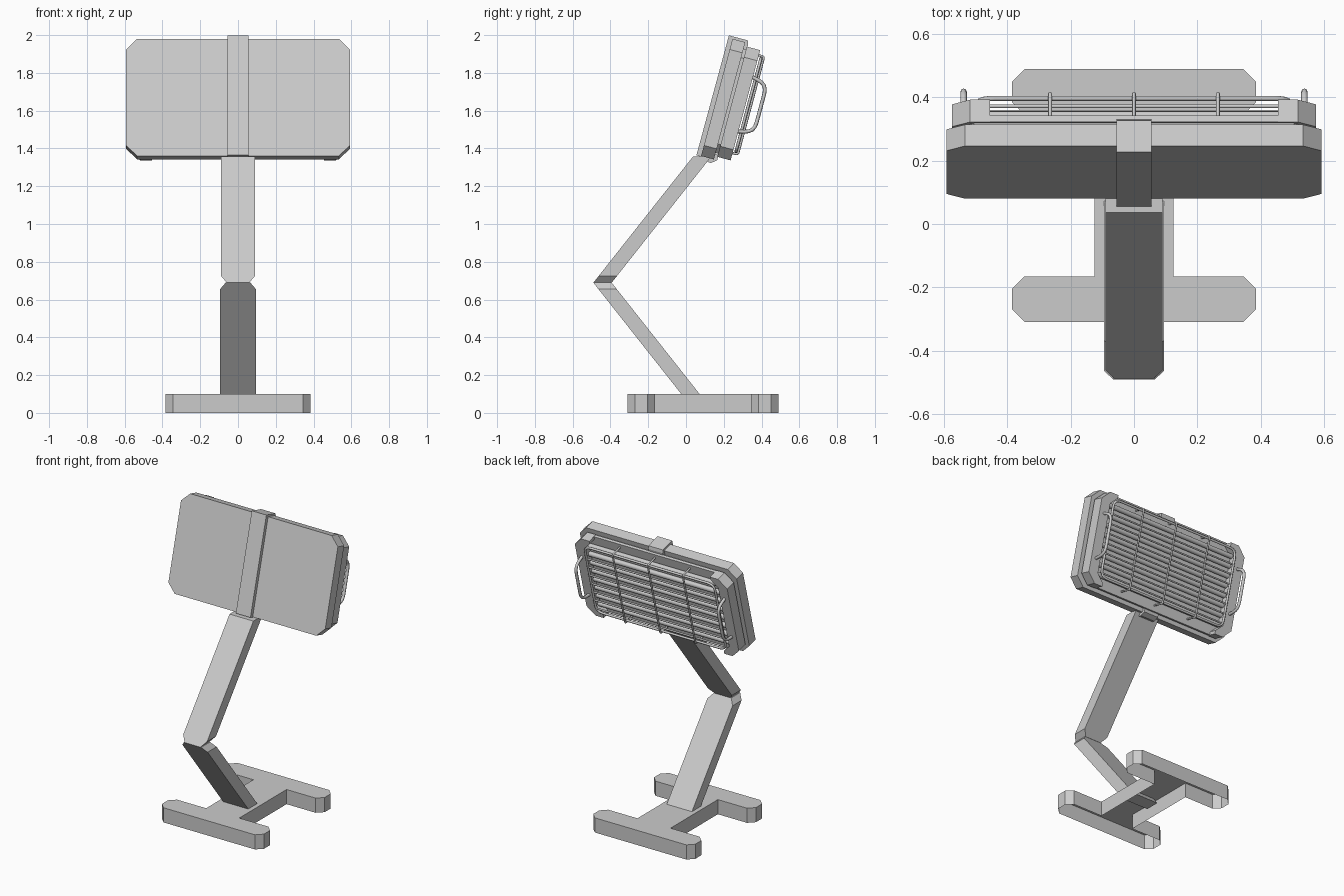
import bpy, bmesh, math
from mathutils import Matrix, Vector

cube = bpy.data.objects.get("Cube")
if cube:
    bpy.data.objects.remove(cube, do_unlink=True)

GREY = (0.6, 0.6, 0.6, 1)
grey = bpy.data.materials.new("light_grey")
grey.use_nodes = True
grey.diffuse_color = GREY
grey.node_tree.nodes["Principled BSDF"].inputs["Base Color"].default_value = GREY

# The lamp head is built upright, then leaned back
HEAD = Matrix.Translation((0, 0.08, 1.36)) @ Matrix.Rotation(math.radians(-15), 4, 'X')


def finish(name, data, matrix):
    data.materials.append(grey)
    ob = bpy.data.objects.new(name, data)
    ob.matrix_world = matrix
    bpy.context.collection.objects.link(ob)
    return ob


def prism(name, outline, lo, hi, place, matrix=Matrix(), open_start=False):
    """Extrude a 2D outline from lo to hi; place maps (a, b, depth) to a point."""
    bm = bmesh.new()
    rings = [[bm.verts.new(place(a, b, d)) for a, b in outline] for d in (lo, hi)]
    count = len(outline)
    for i in range(count):
        j = (i + 1) % count
        bm.faces.new((rings[0][i], rings[0][j], rings[1][j], rings[1][i]))
    start = bm.faces.new(rings[0])
    bm.faces.new(rings[1])
    bmesh.ops.recalc_face_normals(bm, faces=bm.faces)
    if open_start:
        bmesh.ops.delete(bm, geom=[start], context='FACES_ONLY')
    mesh = bpy.data.meshes.new(name)
    bm.to_mesh(mesh)
    bm.free()
    return finish(name, mesh, matrix)


def tube(name, paths, radius, cyclic=False):
    curve = bpy.data.curves.new(name, 'CURVE')
    curve.dimensions = '3D'
    curve.bevel_depth = radius
    curve.bevel_resolution = 2
    curve.use_fill_caps = True
    for path in paths:
        spline = curve.splines.new('POLY')
        spline.points.add(len(path) - 1)
        for point, co in zip(spline.points, path):
            point.co = (*co, 1)
        spline.use_cyclic_u = cyclic
    return finish(name, curve, HEAD)


def along_z(a, b, d):
    return (a, b, d)


def along_y(a, b, d):
    return (a, d, b)


def along_x(a, b, d):
    return (d, a, b)


def cut_rect(w, z0, z1, c):
    """Rectangle with all four corners cut."""
    return [(-w + c, z0), (w - c, z0), (w, z0 + c), (w, z1 - c),
            (w - c, z1), (-w + c, z1), (-w, z1 - c), (-w, z0 + c)]


def rounded(corners, r, steps=4, cyclic=True):
    """Round the corners of a path."""
    pts = [Vector(c) for c in corners]
    out = []
    for i, p in enumerate(pts):
        if not cyclic and i in (0, len(pts) - 1):
            out.append(p)
            continue
        a = p + (pts[i - 1] - p).normalized() * r
        b = p + (pts[(i + 1) % len(pts)] - p).normalized() * r
        for k in range(steps + 1):
            t = k / steps
            out.append(a * (1 - t) ** 2 + p * 2 * t * (1 - t) + b * t ** 2)
    return out


# H-shaped foot, hollow underneath
quarter = [(0.125, 0.255), (0.345, 0.255), (0.385, 0.295), (0.385, 0.36), (0.345, 0.4)]
quarter = [(x, y) for x, y in quarter]
right_half = [(x, -y) for x, y in reversed(quarter)] + quarter
left_half = [(-x, -y) for x, y in reversed(right_half)]
left_half = [(-x, y) for x, y in reversed(right_half)]
prism("base", [(x, y + 0.09) for x, y in right_half + left_half], 0, 0.1, along_z, open_start=True)


# Slanted arms meeting at the elbow
def arm(name, w, far_z, elbow_z, slope, offset):
    c = 0.035 if far_z > elbow_z else -0.035
    outline = [(-w, far_z), (w, far_z), (w, elbow_z + c), (w - 0.03, elbow_z),
               (-w + 0.03, elbow_z), (-w, elbow_z + c)]
    prism(name, outline, 0, 0.097, lambda x, z, d: (x, d + offset + slope * z, z))


arm("lower_arm", 0.095, 0.05, 0.69, -0.79, 0.054)
arm("upper_arm", 0.09, 1.357, 0.69, 0.79, -1.035)

# Head layers: front plate, narrow seam, recessed back
prism("front_plate", cut_rect(0.592, 0.0, 0.642, 0.058), 0, 0.07, along_y, HEAD)
prism("seam", cut_rect(0.555, 0.035, 0.607, 0.05), 0.07, 0.088, along_y, HEAD)
prism("back_panel", cut_rect(0.53, 0.02, 0.62, 0.03), 0.085, 0.105, along_y, HEAD)

# C-shaped end caps
for side, label in ((1, "left"), (-1, "right")):
    cap = [(0.455, 0.018), (0.517, 0.018), (0.575, 0.076), (0.575, 0.564), (0.517, 0.622),
           (0.455, 0.622), (0.455, 0.6), (0.505, 0.55), (0.505, 0.09), (0.455, 0.04)]
    prism(label + "_end_cap", [(side * x, z) for x, z in cap], 0.084, 0.157, along_y, HEAD)
    # Carrying handle
    x = side * 0.538
    path = [(x, 0.15, 0.175), (x, 0.238, 0.195), (x, 0.238, 0.455), (x, 0.15, 0.475)]
    tube(label + "_handle", [rounded(path, 0.05, cyclic=False)], 0.01)

# Strap hooked over the top and bottom of the head
strap = [(-0.025, -0.002), (0.03, -0.008), (0.04, -0.022), (0.06, -0.022), (0.088, 0.0),
         (0.088, 0.03), (0.06, 0.03), (0.06, 0.59), (0.088, 0.59), (0.088, 0.635),
         (0.08, 0.655), (-0.023, 0.655)]
prism("strap", strap, -0.055, 0.055, along_x, HEAD)

# Heating rods behind the guard
levels = [0.095 + 0.065 * i for i in range(8)]
tube("heating_rods", [[(-0.5, 0.122, z), (0.5, 0.122, z)] for z in levels], 0.017)

# Wire guard
frame = [(-0.49, 0.172, 0.07), (0.49, 0.172, 0.07), (0.49, 0.172, 0.582), (-0.49, 0.172, 0.582)]
tube("guard_frame", [rounded(frame, 0.05)], 0.008, cyclic=True)
tube("guard_rails", [[(-0.49, 0.172, z), (0.49, 0.172, z)] for z in levels[:-1]], 0.006)
uprights = [rounded([(x, 0.1, 0.058), (x, 0.186, 0.058), (x, 0.186, 0.594), (x, 0.1, 0.594)],
                    0.012, cyclic=False) for x in (-0.265, 0, 0.265)]
tube("guard_uprights", uprights, 0.006)
